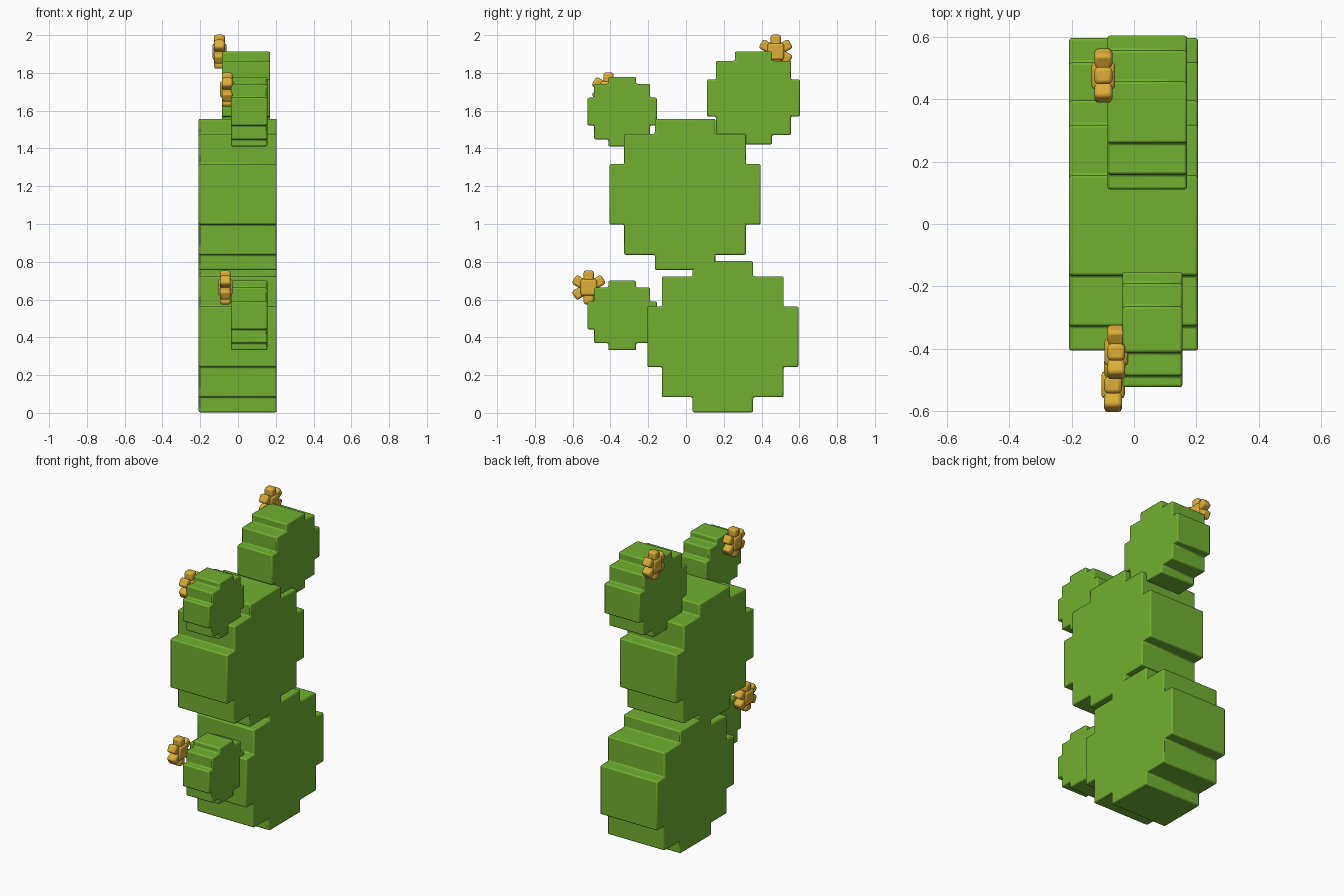
import bpy, bmesh, math
from mathutils import Matrix, Vector

if "Cube" in bpy.data.objects:
    bpy.data.objects.remove(bpy.data.objects["Cube"])


def material(name, color):
    m = bpy.data.materials.new(name)
    m.diffuse_color = color
    m.use_nodes = True
    m.node_tree.nodes["Principled BSDF"].inputs["Base Color"].default_value = m.diffuse_color
    return m


GREEN = material("cactus_green", (0.17, 0.43, 0.03, 1))
YELLOW = material("flower_yellow", (0.72, 0.42, 0.04, 1))


def finish(name, bm, mat, bevel):
    bmesh.ops.recalc_face_normals(bm, faces=bm.faces)
    mesh = bpy.data.meshes.new(name)
    bm.to_mesh(mesh)
    bm.free()
    mesh.materials.append(mat)
    ob = bpy.data.objects.new(name, mesh)
    bpy.context.collection.objects.link(ob)
    mod = ob.modifiers.new("soft_edges", "BEVEL")
    mod.width = bevel
    mod.segments = 2
    mod.limit_method = "ANGLE"
    bpy.context.view_layer.objects.active = ob
    ob.select_set(True)
    bpy.ops.object.shade_smooth_by_angle(angle=math.radians(40))
    ob.select_set(False)


def pad(name, y, z, radius, x0, x1):
    """Stepped (pixel-circle) outline in the y-z plane, extruded along x."""
    quarter = [(1, 0.4), (0.805, 0.4), (0.805, 0.8), (0.4, 0.8), (0.4, 1)]
    outline = []
    for sy, sz in ((1, 1), (-1, 1), (-1, -1), (1, -1)):
        pts = [(sy * a, sz * b) for a, b in quarter]
        outline += pts if sy * sz > 0 else pts[::-1]
    bm = bmesh.new()
    face = bm.faces.new([bm.verts.new((x0, y + a * radius, z + b * radius))
                         for a, b in outline])
    ext = bmesh.ops.extrude_face_region(bm, geom=[face])
    verts = [v for v in ext["geom"] if isinstance(v, bmesh.types.BMVert)]
    bmesh.ops.translate(bm, verts=verts, vec=(x1 - x0, 0, 0))
    finish(name, bm, GREEN, 0.008)


def flower(name, x, y, z):
    """Block centre with six block petals around the x axis."""
    bm = bmesh.new()
    place = Matrix.Translation((x, y, z))

    def box(size, offset=(0, 0, 0), angle=0):
        m = (place @ Matrix.Rotation(angle, 4, "X") @ Matrix.Translation(offset)
             @ Matrix.Diagonal(Vector(size)).to_4x4())
        bmesh.ops.create_cube(bm, size=1, matrix=m)

    box((0.075, 0.088, 0.088))
    for i in range(6):
        box((0.057, 0.054, 0.06), (0, 0, 0.06), i * math.pi / 3)
    finish(name, bm, YELLOW, 0.012)


# Two large stacked pads
pad("lower_pad", 0.195, 0.403, 0.4, -0.208, 0.205)
pad("upper_pad", -0.005, 1.157, 0.4, -0.208, 0.205)

# Smaller side pads
pad("low_side_pad", -0.338, 0.516, 0.184, -0.037, 0.155)
pad("high_side_pad", -0.338, 1.595, 0.184, -0.037, 0.155)
pad("top_pad", 0.357, 1.667, 0.246, -0.085, 0.17)

# Flowers
flower("low_flower", -0.067, -0.515, 0.664)
flower("high_flower", -0.057, -0.41, 1.712)
flower("top_flower", -0.098, 0.475, 1.912)
